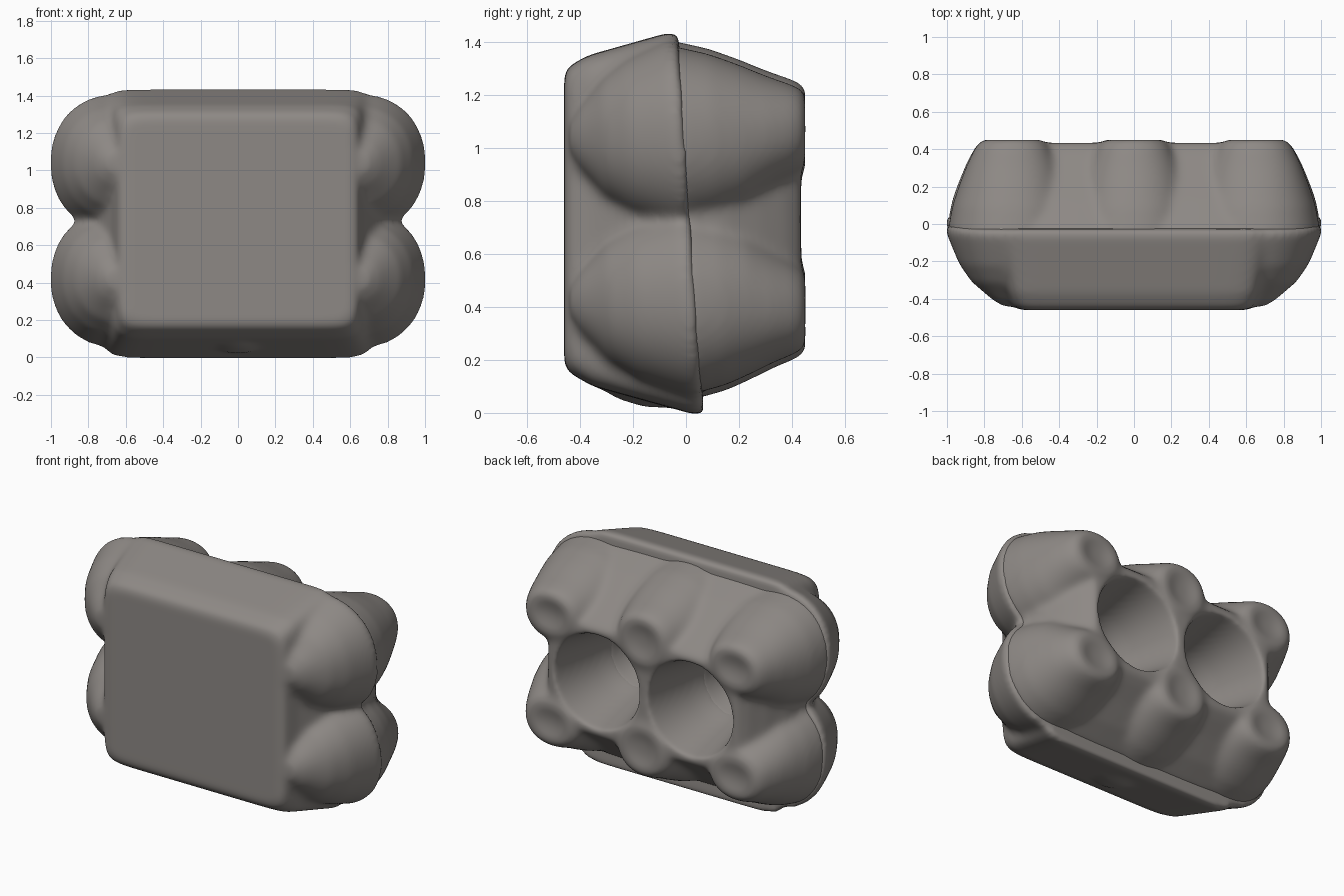
import bpy, bmesh, math

if "Cube" in bpy.data.objects:
    bpy.data.objects.remove(bpy.data.objects["Cube"])

SEAM_TOP, SEAM_LOW = -0.05, 0.05


def tilt(y, z):
    # the seam between lid and tray leans a little from top to bottom
    t = min(max(z / 1.42, 0), 1)
    return y + (SEAM_LOW + (SEAM_TOP - SEAM_LOW) * t) * max(0, 1 - abs(y) / 0.45)


def loft(bm, rings, power=2.0, n=48):
    # rings: (y, centre x, centre z, radius x, radius z), superellipse sections
    rows = []
    for y, cx, cz, rx, rz in rings:
        row = []
        for i in range(n):
            a = 2 * math.pi * (i + 0.5) / n
            c, s = math.cos(a), math.sin(a)
            x = cx + rx * math.copysign(abs(c) ** (2 / power), c)
            z = cz + rz * math.copysign(abs(s) ** (2 / power), s)
            row.append(bm.verts.new((x, tilt(y, z), z)))
        rows.append(row)
    for a, b in zip(rows, rows[1:]):
        for i in range(n):
            j = (i + 1) % n
            bm.faces.new((a[i], a[j], b[j], b[i]))
    bm.faces.new(rows[0][::-1])
    bm.faces.new(rows[-1])


def make(name, bm):
    bmesh.ops.recalc_face_normals(bm, faces=bm.faces)
    me = bpy.data.meshes.new(name)
    bm.to_mesh(me)
    bm.free()
    ob = bpy.data.objects.new(name, me)
    bpy.context.collection.objects.link(ob)
    return ob


def remesh(ob, size):
    m = ob.modifiers.new("fuse", 'REMESH')
    m.mode, m.voxel_size, m.use_smooth_shade = 'VOXEL', size, True


COLS = (-0.65, 0.0, 0.65)
ROWS = ((0.42, -1), (1.04, 1))

# Lid: flat-faced cover
bm = bmesh.new()
loft(bm, [(-0.46, 0, 0.73, 0.61, 0.55), (-0.44, 0, 0.73, 0.64, 0.58),
          (-0.36, 0, 0.725, 0.67, 0.625), (-0.02, 0, 0.715, 0.73, 0.72),
          (0.02, 0, 0.715, 0.73, 0.72)], power=14, n=96)
loft(bm, [(-0.45, 0, 0.73, 0.62, 0.4), (0.0, 0, 0.73, 0.85, 0.45),
          (0.02, 0, 0.73, 0.85, 0.45)], power=10)
# rounded dome over each corner of the lid
for cx in (COLS[0], COLS[2]):
    for cz, up in ROWS:
        loft(bm, [(y, cx, cz, r, r * 1.04) for y, r in (
            (-0.44, 0.05), (-0.4, 0.11), (-0.3, 0.22), (-0.2, 0.285),
            (-0.1, 0.325), (-0.02, 0.355), (0.02, 0.355))], power=2.15)
# closing tab bulge on the underside
loft(bm, [(-0.32, 0, 0.13, 0.05, 0.05), (-0.27, 0, 0.12, 0.13, 0.07),
          (-0.18, 0, 0.11, 0.16, 0.09), (-0.06, 0, 0.11, 0.16, 0.09)])
lid = make("lid", bm)

# Tray: six tapering egg cups with shallow dished bottoms
bm = bmesh.new()
for cx in COLS:
    for cz, up in ROWS:
        k = 0.02 if cx else 0
        loft(bm, [(y, cx, cz + up * d, rx, rz - k) for y, d, rx, rz in (
            (-0.03, 0, 0.345, 0.37), (0.02, 0, 0.34, 0.36), (0.12, 0, 0.32, 0.335),
            (0.22, 0, 0.285, 0.295), (0.32, 0.015, 0.245, 0.235),
            (0.40, 0.025, 0.205, 0.195), (0.44, 0.03, 0.175, 0.17),
            (0.455, 0.035, 0.13, 0.13), (0.435, 0.035, 0.05, 0.05))], power=2.15)
# web joining the cups
loft(bm, [(-0.03, 0, 0.725, 0.86, 0.67), (0.02, 0, 0.725, 0.855, 0.65),
          (0.15, 0, 0.725, 0.83, 0.57), (0.28, 0, 0.725, 0.77, 0.465),
          (0.38, 0, 0.725, 0.71, 0.39), (0.435, 0, 0.725, 0.66, 0.34)], power=6)
tray = make("tray", bm)

# Cutter: the two hollow pillars between the cups
bm = bmesh.new()
for cx in (-0.33, 0.33):
    loft(bm, [(-0.2, cx, 0.725, 0.10, 0.10), (-0.15, cx, 0.725, 0.16, 0.16),
              (0.1, cx, 0.725, 0.225, 0.225), (0.35, cx, 0.725, 0.28, 0.28),
              (0.6, cx, 0.725, 0.34, 0.34)])
cutter = make("pillar_cutter", bm)
cutter.hide_render = True
cutter.hide_set(True)

# warm grey pulp
mat = bpy.data.materials.new("pulp")
mat.diffuse_color = (0.27, 0.25, 0.235, 1)
mat.use_nodes = True
mat.node_tree.nodes["Principled BSDF"].inputs["Base Color"].default_value = mat.diffuse_color

# Fuse, hollow and soften both halves
for ob in (lid, tray):
    ob.data.materials.append(mat)
    remesh(ob, 0.02)
    b = ob.modifiers.new("hollow", 'BOOLEAN')
    b.operation, b.object, b.solver = 'DIFFERENCE', cutter, 'EXACT'
    remesh(ob, 0.016)
    s = ob.modifiers.new("soften", 'SMOOTH')
    s.factor, s.iterations = 0.5, 10
